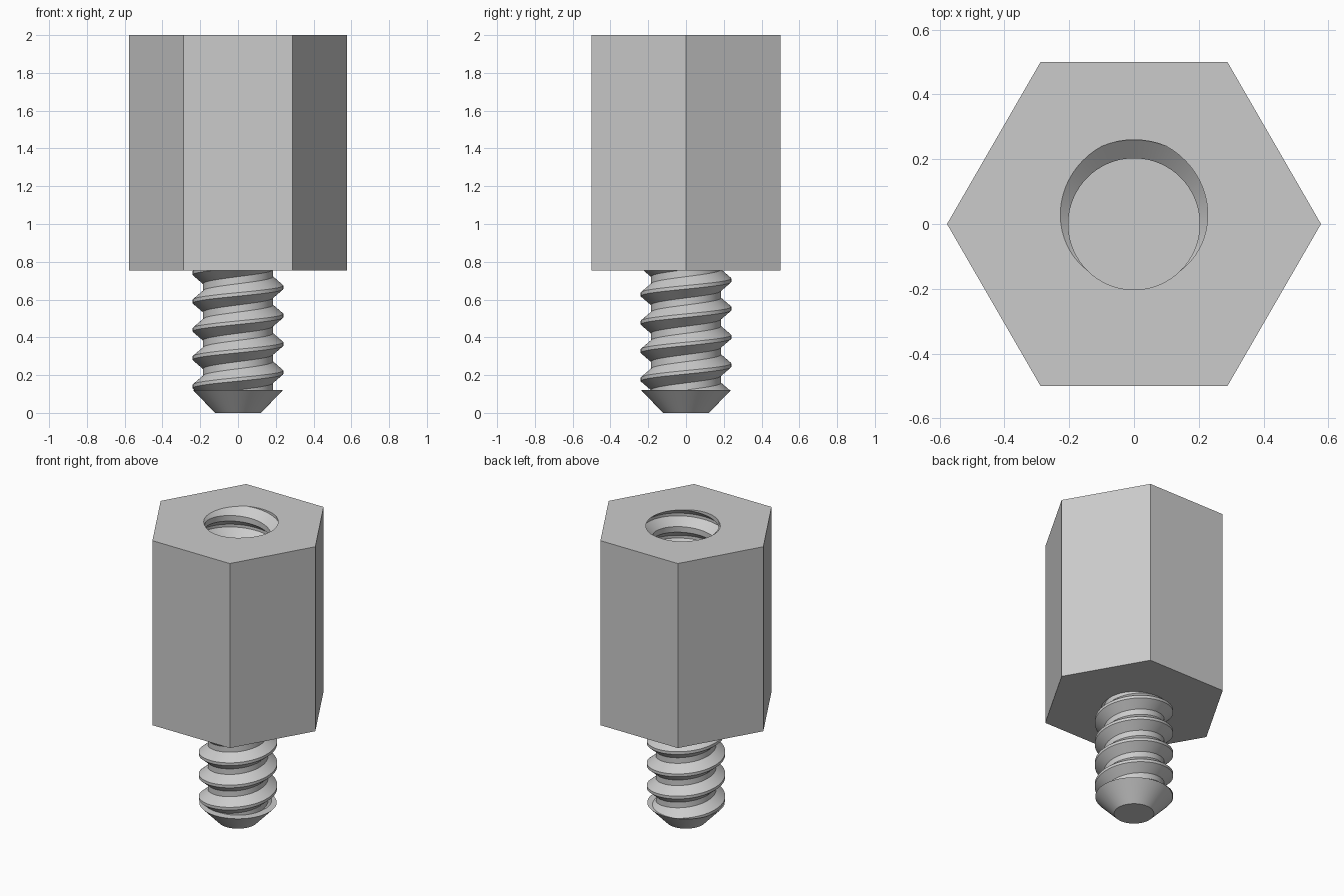
import bpy, bmesh
from math import cos, sin, tau, floor, radians

if "Cube" in bpy.data.objects:
    bpy.data.objects.remove(bpy.data.objects["Cube"])

PITCH = 0.15
SEGMENTS = 64
BODY_BASE, BODY_TOP = 0.755, 2.0
TIP_TOP = 0.12

steel = bpy.data.materials.new("grey steel")
steel.use_nodes = True
grey = (0.6, 0.6, 0.6, 1)
steel.diffuse_color = grey
steel.node_tree.nodes["Principled BSDF"].inputs["Base Color"].default_value = grey


def finish(name, bm):
    bmesh.ops.recalc_face_normals(bm, faces=bm.faces[:])
    mesh = bpy.data.meshes.new(name)
    bm.to_mesh(mesh)
    bm.free()
    mesh.materials.append(steel)
    obj = bpy.data.objects.new(name, mesh)
    bpy.context.collection.objects.link(obj)
    bpy.ops.object.select_all(action='DESELECT')
    obj.select_set(True)
    bpy.context.view_layer.objects.active = obj
    bpy.ops.object.shade_smooth_by_angle(angle=radians(30))
    return obj


def rim(bm, z):
    """Open edges lying at height z."""
    return [e for e in bm.edges if e.is_boundary
            and all(abs(v.co.z - z) < 1e-4 for v in e.verts)]


def add_thread(bm, minor, major, bottom, top, crest_z):
    """Right-handed helical sheet trimmed flat; crest_z is a crest height at +x."""
    profile = [(-1 / 2, minor), (-3 / 8, minor), (-1 / 16, major),
               (1 / 16, major), (3 / 8, minor), (1 / 2, minor)]
    start = crest_z + PITCH * (floor((bottom - crest_z) / PITCH) - 2)
    turns = int((top - start) / PITCH) + 3
    columns = []
    for i in range(turns * SEGMENTS + 1):
        a = tau * i / SEGMENTS
        z = start + PITCH * i / SEGMENTS
        columns.append([bm.verts.new((r * cos(a), r * sin(a), z + t * PITCH))
                        for t, r in profile])
    for left, right in zip(columns, columns[1:]):
        for k in range(len(profile) - 1):
            bm.faces.new((left[k], right[k], right[k + 1], left[k + 1]))
    bmesh.ops.remove_doubles(bm, verts=bm.verts[:], dist=1e-4)
    for z, direction in ((bottom, -1), (top, 1)):
        bmesh.ops.bisect_plane(bm, geom=bm.verts[:] + bm.edges[:] + bm.faces[:],
                               plane_co=(0, 0, z), plane_no=(0, 0, direction),
                               dist=1e-6, clear_outer=True)


# Hexagonal body with a threaded blind hole
bm = bmesh.new()
hole_floor = BODY_TOP - 0.95
add_thread(bm, 0.203, 0.26, hole_floor, BODY_TOP, BODY_TOP - PITCH / 4)
bmesh.ops.triangle_fill(bm, edges=rim(bm, hole_floor), use_beauty=True)
corner = 0.5 / cos(tau / 12)
lower, upper = [[bm.verts.new((corner * cos(tau * i / 6), corner * sin(tau * i / 6), z))
                 for i in range(6)] for z in (BODY_BASE, BODY_TOP)]
bm.faces.new(lower[::-1])
for i in range(6):
    j = (i + 1) % 6
    bm.faces.new((lower[i], lower[j], upper[j], upper[i]))
bmesh.ops.triangle_fill(bm, edges=rim(bm, BODY_TOP), use_beauty=True)
finish("hex_body", bm)

# Threaded stud, running slightly into the body
bm = bmesh.new()
stud_top = BODY_BASE + 0.015
add_thread(bm, 0.185, 0.24, TIP_TOP, stud_top, 0.215)
bmesh.ops.triangle_fill(bm, edges=rim(bm, stud_top), use_beauty=True)
finish("threaded_stud", bm)

# Chamfered tip
bm = bmesh.new()
bmesh.ops.create_cone(bm, cap_ends=True, segments=SEGMENTS,
                      radius1=0.122, radius2=0.237, depth=TIP_TOP)
bmesh.ops.translate(bm, verts=bm.verts[:], vec=(0, 0, TIP_TOP / 2))
finish("chamfered_tip", bm)
